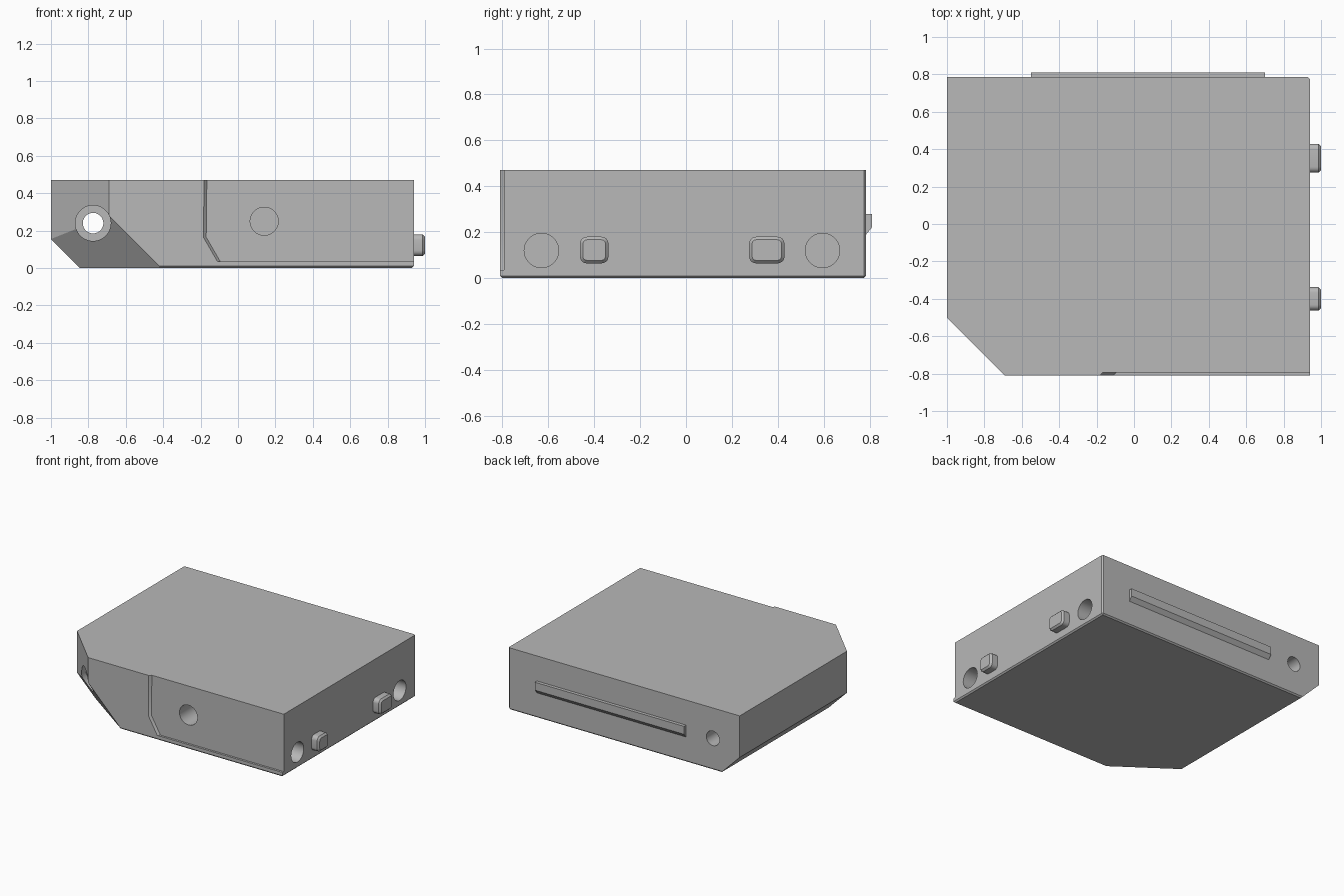
import bpy
import bmesh
from math import radians
from mathutils import Matrix, Vector

if "Cube" in bpy.data.objects:
    bpy.data.objects.remove(bpy.data.objects["Cube"])

grey = bpy.data.materials.new("mid grey")
grey.use_nodes = True
colour = (0.48, 0.48, 0.48, 1)
grey.diffuse_color = colour
grey.node_tree.nodes["Principled BSDF"].inputs["Base Color"].default_value = colour

LEFT, FRONT, BACK, TOP = 0.94, -0.81, 0.785, 0.47


def finish(bm, name):
    bmesh.ops.recalc_face_normals(bm, faces=bm.faces)
    mesh = bpy.data.meshes.new(name)
    bm.to_mesh(mesh)
    bm.free()
    mesh.materials.append(grey)
    obj = bpy.data.objects.new(name, mesh)
    bpy.context.collection.objects.link(obj)
    return obj


def hull(points, name):
    bm = bmesh.new()
    for p in points:
        bm.verts.new(p)
    bmesh.ops.convex_hull(bm, input=bm.verts)
    bmesh.ops.dissolve_limit(bm, angle_limit=radians(1), verts=bm.verts, edges=bm.edges)
    return finish(bm, name)


def bridge(start, end, name):
    """Solid between two matching outlines."""
    bm = bmesh.new()
    a = [bm.verts.new(p) for p in start]
    b = [bm.verts.new(p) for p in end]
    bm.faces.new(a)
    bm.faces.new(b)
    for i in range(len(a)):
        j = (i + 1) % len(a)
        bm.faces.new((a[i], a[j], b[j], b[i]))
    return finish(bm, name)


def rod(start, end, radius, name):
    start, end = Vector(start), Vector(end)
    axis = end - start
    bm = bmesh.new()
    turn = axis.to_track_quat("Z", "Y").to_matrix().to_4x4()
    bmesh.ops.create_cone(bm, cap_ends=True, segments=48, radius1=radius, radius2=radius,
                          depth=axis.length,
                          matrix=Matrix.Translation((start + end) / 2) @ turn)
    return finish(bm, name)


def carve(target, cutter):
    mod = target.modifiers.new("carve", "BOOLEAN")
    mod.operation = "DIFFERENCE"
    mod.solver = "EXACT"
    mod.object = cutter
    bpy.context.view_layer.objects.active = target
    bpy.ops.object.modifier_apply(modifier=mod.name)
    bpy.data.objects.remove(cutter)


def smooth(obj):
    bpy.ops.object.select_all(action="DESELECT")
    obj.select_set(True)
    bpy.context.view_layer.objects.active = obj
    bpy.ops.object.shade_smooth_by_angle(angle=radians(30))


# Main block with cut corner and sloped underside
top = [(-1, BACK), (LEFT, BACK), (LEFT, FRONT), (-0.69, FRONT), (-1, -0.5)]
bottom = [(-0.845, BACK), (LEFT, BACK), (LEFT, FRONT), (-0.41, FRONT), (-0.845, -0.5)]
points = [(x, y, TOP) for x, y in top] + [(x, y, 0) for x, y in bottom]
points += [(-1, BACK, 0.155), (-1, -0.5, 0.155), (-0.69, FRONT, 0.28)]
body = hull(points, "body")

# Narrow bevel on the bottom rim and the back left upright
bm = bmesh.new()
bm.from_mesh(body.data)


def on(edge, axis, value):
    return all(abs(v.co[axis] - value) < 0.001 for v in edge.verts)


rim = [e for e in bm.edges
       if (on(e, 2, 0) and (on(e, 0, LEFT) or on(e, 1, FRONT) or on(e, 1, BACK)))
       or (on(e, 0, LEFT) and on(e, 1, BACK))]
bmesh.ops.bevel(bm, geom=rim, offset=0.01, segments=1, affect="EDGES")
bm.to_mesh(body.data)
bm.free()

# Shallow front recess with a sloping side wall
outline = [(-0.165, 0.6), (-0.17, 0.165), (-0.095, 0.035), (1.1, 0.035), (1.1, 0.6)]
carve(body, bridge([(x - 0.015, FRONT, z) for x, z in outline],
                   [(x, FRONT + 0.016, z) for x, z in outline], "recess_cutter"))

# Through hole with a wide front counterbore
carve(body, rod((-0.775, -1, 0.24), (-0.775, -0.58, 0.24), 0.095, "counterbore_cutter"))
carve(body, rod((-0.775, -1, 0.24), (-0.775, 1, 0.24), 0.055, "through_cutter"))

# Blind holes in the front and left faces
carve(body, rod((0.14, -1, 0.25), (0.14, -0.6, 0.25), 0.075, "front_hole_cutter"))
for y in (-0.63, 0.595):
    carve(body, rod((1.1, y, 0.12), (0.75, y, 0.12), 0.075, "side_hole_cutter"))
smooth(body)

# Rounded locating pegs on the left face
for name, y, half in (("front_peg", -0.4, 0.062), ("rear_peg", 0.352, 0.077)):
    bm = bmesh.new()
    bmesh.ops.create_cube(bm, size=1, matrix=Matrix.Translation((0.96, y, 0.122))
                          @ Matrix.Diagonal((0.08, half * 2, 0.116, 1)))
    sides = [e for e in bm.edges if abs(e.verts[0].co.x - e.verts[1].co.x) > 0.01]
    bmesh.ops.bevel(bm, geom=sides, offset=0.03, segments=5, profile=0.5, affect="EDGES")
    tip = [e for e in bm.edges if all(v.co.x > 0.99 for v in e.verts)]
    bmesh.ops.bevel(bm, geom=tip, offset=0.013, segments=1, affect="EDGES")
    smooth(finish(bm, name))

# Rear rail with a sloping underside
rail = [(0.77, 0.28), (0.81, 0.28), (0.81, 0.22), (0.785, 0.19), (0.77, 0.19)]
bridge([(-0.55, y, z) for y, z in rail], [(0.7, y, z) for y, z in rail], "rear_rail")
